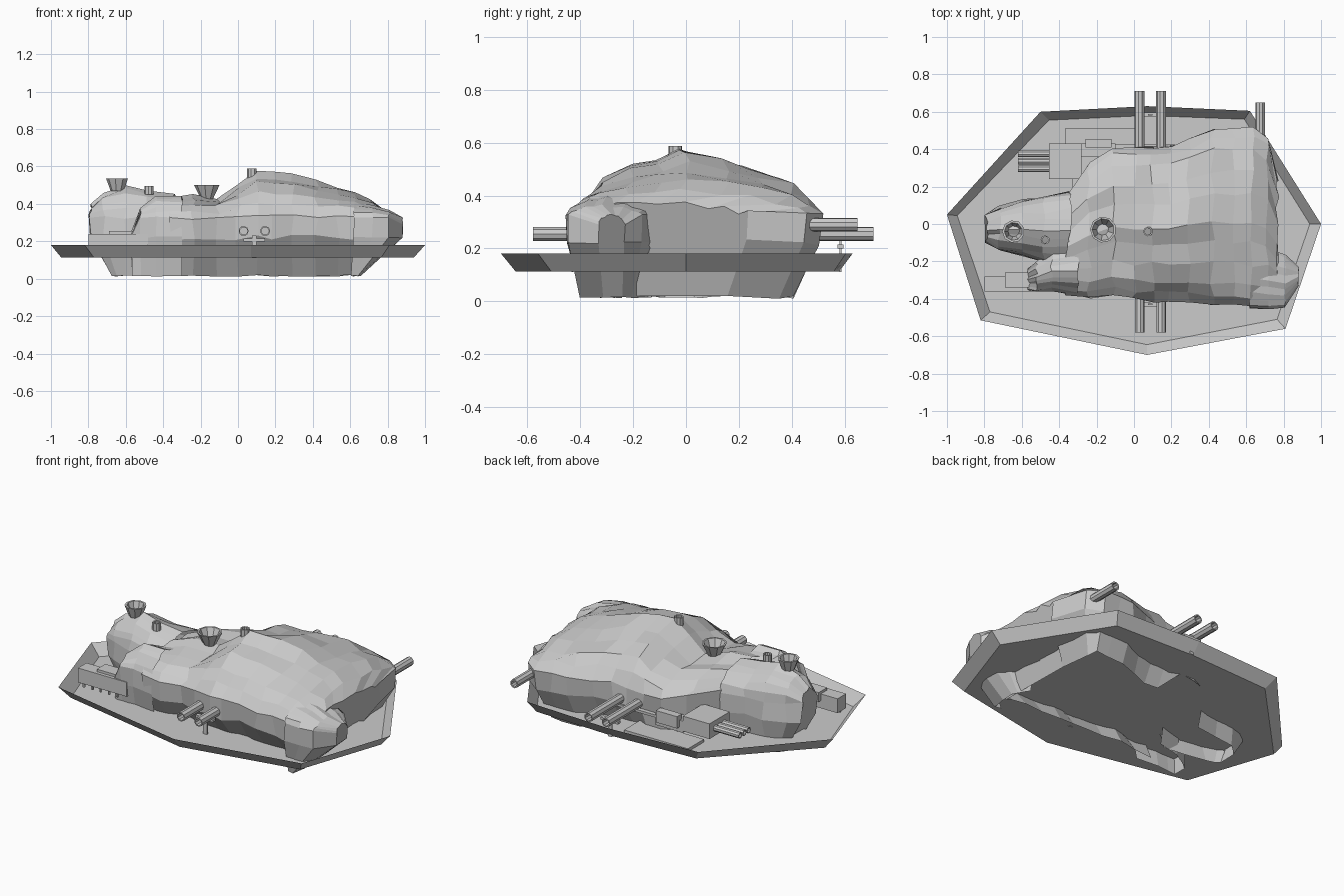
import bpy, bmesh, math, random
from mathutils import Vector

if "Cube" in bpy.data.objects:
    bpy.data.objects.remove(bpy.data.objects["Cube"])

random.seed(4)


def finish(name, bm, recalc=True):
    if recalc:
        bmesh.ops.recalc_face_normals(bm, faces=bm.faces[:])
    me = bpy.data.meshes.new(name)
    bm.to_mesh(me)
    bm.free()
    ob = bpy.data.objects.new(name, me)
    bpy.context.collection.objects.link(ob)
    return ob


def box(name, lo, hi):
    bm = bmesh.new()
    bmesh.ops.create_cube(bm, size=1)
    for v in bm.verts:
        v.co = [(a + b) / 2 + c * (b - a) for a, b, c in zip(lo, hi, v.co)]
    return finish(name, bm)


def tube(name, p, q, r1, r2, inner=0.7, n=9):
    """Hollow open-ended tube from p to q, tapering from r1 to r2."""
    p, q = Vector(p), Vector(q)
    rot = (q - p).to_track_quat('Z', 'Y')
    bm = bmesh.new()
    rings = []
    for c, r in ((p, r1), (q, r2), (q, r2 * inner), (p, r1 * inner)):
        rings.append([bm.verts.new(c + rot @ Vector((r * math.cos(a), r * math.sin(a), 0)))
                      for a in (2 * math.pi * i / n for i in range(n))])
    for k in range(4):
        a, b = rings[k], rings[(k + 1) % 4]
        for i in range(n):
            j = (i + 1) % n
            bm.faces.new((a[i], a[j], b[j], b[i]))
    return finish(name, bm)


# Cross-section of the rock: sideways position and height share above the flank
UPPER = [(-1, 0), (-.9, .3), (-.75, .54), (-.52, .74), (-.28, .88), (-.07, 1),
         (.25, .86), (.5, .74), (.75, .56), (.9, .33), (1, 0)]


def rock(name, sections, jitter=.01, body=False):
    """Faceted shell, open underneath; body parts are capped at their tail, lobes at their nose."""
    bm = bmesh.new()
    rings = []
    for x, y0, y1, zt in sections:
        c, h = (y0 + y1) / 2, (y1 - y0) / 2
        flank = min(.33, zt - .04)
        pts = [(x, c + u * h, flank + (zt - flank) * f) for u, f in UPPER]
        xb = x
        if x > .6:
            xb = .6 + (x - .6) * .2
        elif x < -.6:
            xb = -.6 + (x + .6) * .4
        # the back skirt stops at the tray floor ahead of the barrels
        back_z = .115 if body and x < .05 else .015
        back_u = .95 if body and x < .05 else .76
        pts += [(x, c + .98 * h, .22), (xb, c + back_u * h, back_z), (xb, c - .66 * h, .015), (x, c - .98 * h, .22)]
        ring = []
        for i, p in enumerate(pts):
            p = Vector(p)
            s = jitter * (.4 if i == 5 or p.z < .1 else 1)
            p += Vector([random.uniform(-s, s) for _ in range(3)])
            ring.append(bm.verts.new(p))
        rings.append(ring)
    n = len(rings[0])
    for a, b in zip(rings, rings[1:]):
        for i in range(n):
            j = (i + 1) % n
            if i != 12:
                bm.faces.new((a[i], b[i], b[j], a[j]))
    bm.faces.new(rings[-1] if body else rings[0][::-1])
    return finish(name, bm)


# Open tray: floor with outward sloping rim
rim = [(-1, .05), (-.82, -.515), (.07, -.70), (.81, -.56), (1, 0), (.62, .605), (.07, .63), (-.5, .6)]
floor = [(-.945, .045), (-.77, -.47), (.07, -.645), (.765, -.51), (.94, 0), (.59, .56), (.07, .58), (-.455, .555)]
bm = bmesh.new()
top = [bm.verts.new((x, y, .18)) for x, y in rim]
low = [bm.verts.new((x, y, .113)) for x, y in floor]
for i in range(8):
    j = (i + 1) % 8
    bm.faces.new((low[i], low[j], top[j], top[i]))
bm.faces.new(low[::-1])
finish("base_tray", bm, False)

# Rock hull, tail lobe, head lobe and jaw shoulder
rock("rock_body", [(-.36, -.37, .16, .43), (-.24, -.40, .32, .455), (-.11, -.37, .405, .43), (0, -.405, .40, .50),
                   (.10, -.41, .41, .577), (.19, -.41, .415, .573), (.29, -.41, .45, .56), (.42, -.43, .515, .525),
                   (.53, -.44, .52, .49), (.63, -.45, .52, .46), (.71, -.44, .46, .42), (.77, -.42, .24, .37)],
     .014, True)
rock("tail_lobe", [(.62, -.45, -.10, .41), (.72, -.455, -.13, .395), (.81, -.45, -.17, .365), (.88, -.33, -.23, .33)],
     .005, True)
rock("rock_head", [(-.79, -.10, .05, .40), (-.72, -.14, .09, .46), (-.6, -.17, .13, .495),
                   (-.48, -.20, .15, .47), (-.34, -.22, .18, .45)], .01)
rock("rock_shoulder", [(-.57, -.35, -.24, .25), (-.52, -.36, -.20, .38), (-.44, -.355, -.14, .44),
                       (-.30, -.385, -.10, .44)], .008)

# Jaw ledge, a long stepped tongue with small pegs
box("jaw_ledge", (-.80, -.36, .155), (-.48, -.28, .24))
box("jaw_step", (-.69, -.34, .20), (-.5, -.26, .255))
for i in range(5):
    x = -.77 + i * .055
    tube("jaw_peg", (x, -.345, .13), (x, -.345, .16), .008, .008, .3, 6)

# Funnels and vents on top
tube("head_funnel", (-.645, -.04, .47), (-.645, -.04, .535), .036, .06, .8)
tube("valley_funnel", (-.165, -.03, .42), (-.165, -.03, .50), .03, .07, .85)
tube("small_vent", (-.475, -.085, .45), (-.475, -.085, .495), .024, .024)
tube("peak_vent", (.075, -.04, .53), (.075, -.04, .588), .026, .026)

# Twin barrels on front and back with brackets
for y0, y1, post in ((-.38, -.58, -.43), (.38, .71, .585)):
    for x in (.03, .145):
        tube("barrel", (x, y0, .255), (x, y1, .255), .027, .027, .75)
    box("barrel_bracket", (.03, post - .012, .20), (.145, post + .012, .215))
    box("bracket_post", (.075, post - .004, .11), (.10, post + .004, .23))

# Tail barrel and triple gun
tube("tail_barrel", (.675, .40, .29), (.675, .65, .29), .026, .026)
for y in (.295, .335, .375):
    tube("triple_barrel", (-.44, y, .225), (-.62, y, .225), .018, .018)
box("gun_housing", (-.455, .24, .18), (-.28, .43, .27))
box("gun_mount", (-.33, .15, .17), (-.28, .24, .23))
box("gun_neck", (-.28, .36, .17), (-.10, .43, .24))
box("side_box", (-.26, .41, .20), (-.12, .455, .27))
box("deck_plate", (-.37, .36, .113), (.05, .51, .13))
box("side_pipe", (-.12, .40, .21), (.22, .425, .225))
